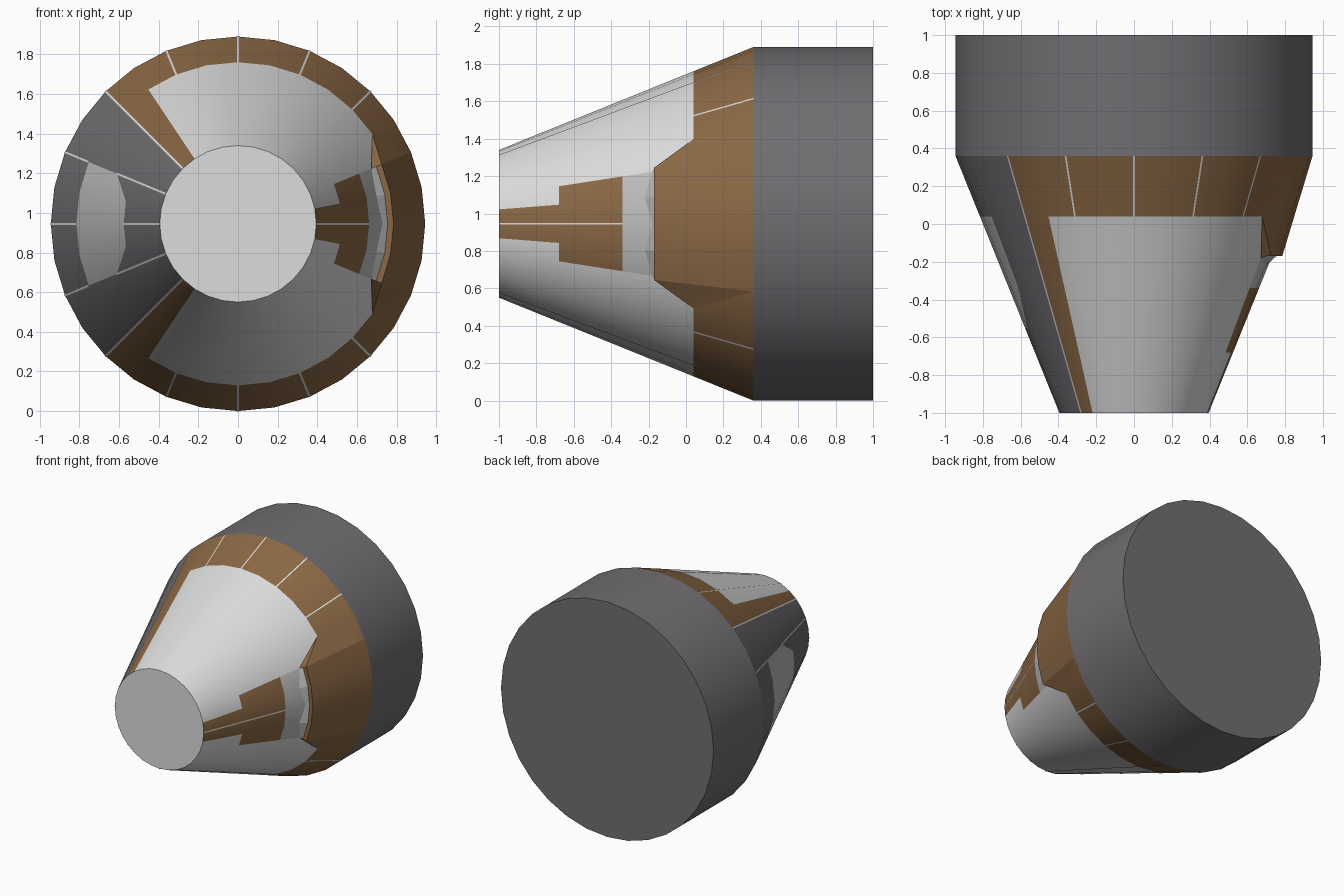
import bpy, bmesh, math

if "Cube" in bpy.data.objects:
    bpy.data.objects.remove(bpy.data.objects["Cube"])

ZC, N = 0.945, 32
STEP = 2 * math.pi / N


def material(name, rgb):
    m = bpy.data.materials.new(name)
    m.diffuse_color = (*rgb, 1)
    m.use_nodes = True
    m.node_tree.nodes["Principled BSDF"].inputs["Base Color"].default_value = m.diffuse_color
    return m


MATS = [material("dark_grey", (0.165, 0.155, 0.165)),
        material("bare_brown", (0.26, 0.14, 0.06)),
        material("light_grey", (0.72, 0.72, 0.72)),
        material("panel_grey", (0.52, 0.52, 0.52))]
DARK, BROWN, LIGHT, PANEL = range(4)


def cone_r(y):
    return min(0.945, 0.395 + 0.55 * (y + 1) / 1.36)


def point(r, a, y):
    return (r * math.cos(a), y, ZC + r * math.sin(a))


def finish(bm, name):
    bmesh.ops.recalc_face_normals(bm, faces=bm.faces[:])
    me = bpy.data.meshes.new(name)
    bm.to_mesh(me)
    bm.free()
    for m in MATS:
        me.materials.append(m)
    ob = bpy.data.objects.new(name, me)
    bpy.context.collection.objects.link(ob)
    bpy.context.view_layer.objects.active = ob
    ob.select_set(True)
    bpy.ops.object.shade_smooth_by_angle(angle=math.radians(15))
    ob.select_set(False)
    return ob


def colour(m, y):
    """Paint scheme: m = sector counted from +x, y = front edge of the face."""
    if y >= 0.36:
        return DARK
    if m >= 12:
        hatch = m >= 14 and -0.34 <= y < 0.04 or m == 15 and y == -0.55
        return PANEL if hatch else DARK
    if y >= 0.04 or m == 11:
        return BROWN
    if m >= 2:
        return LIGHT
    if y == -0.34:
        return PANEL
    return LIGHT if m == 1 and y < -0.68 else BROWN


# Capsule body: cone and rear drum with painted sectors
bm = bmesh.new()
ys = [-1, -0.68, -0.55, -0.34, -0.18, 0.04, 0.36, 1]
rings = [[bm.verts.new(point(cone_r(y), k * STEP, y)) for k in range(N)] for y in ys]
for j, y in enumerate(ys[:-1]):
    for k in range(N):
        m = min(k, N - 1 - k)
        lo, hi = (k, (k + 1) % N) if k < N // 2 else ((k + 1) % N, k)
        a, b, c, d = rings[j][lo], rings[j][hi], rings[j + 1][hi], rings[j + 1][lo]
        if m == 2 and y == -0.18:        # slanted edge beside the hood
            parts = [((a, b, c), LIGHT), ((a, c, d), BROWN)]
        elif m == 14 and y == -0.55:     # tapered end of the left hatch
            parts = [((a, b, d), DARK), ((b, c, d), PANEL)]
        else:
            parts = [((a, b, c, d), colour(m, y))]
        for vs, col in parts:
            bm.faces.new(vs).material_index = col
bm.faces.new(rings[0]).material_index = LIGHT
bm.faces.new(rings[-1]).material_index = DARK
finish(bm, "capsule_body")

# Raised hood over the right-hand window
bm = bmesh.new()


def hood_r(y):
    return 0.785 + 0.16 * (y + 0.17) / 0.53


def row(rad, y_of):
    return [bm.verts.new(point(rad(y_of(i)), i * STEP, y_of(i))) for i in range(-2, 3)]


back = row(hood_r, lambda i: 0.36)
mid = row(hood_r, lambda i: 0.04)
lip = row(hood_r, lambda i: -0.17)
inner = row(lambda y: 0.755, lambda i: -0.17)
foot = row(lambda y: cone_r(y) + 0.002, lambda i: -0.22 if abs(i) == 1 else -0.18)
for r0, r1, col in ((back, mid, BROWN), (mid, lip, BROWN), (lip, inner, BROWN), (inner, foot, PANEL)):
    for i in range(4):
        bm.faces.new((r0[i], r0[i + 1], r1[i + 1], r1[i])).material_index = col
for e, s in ((0, -3), (4, 3)):           # hood flanks running into the cone
    p = bm.verts.new(point(0.945, s * STEP, 0.36))
    q = bm.verts.new(point(cone_r(0.04), s * STEP, 0.04))
    for vs in ((back[e], mid[e], q, p), (mid[e], lip[e], q), (lip[e], inner[e], q), (inner[e], foot[e], q)):
        bm.faces.new(vs).material_index = BROWN
finish(bm, "window_hood")

# Thin pale seams along the cone: sector edge -> y ranges
FULL = [(-1, 0.36)]
spans = {0: [(-1, -0.34)], 4: FULL, 6: FULL, 8: FULL, 10: FULL, 12: FULL,
         14: [(-1, -0.34), (0.04, 0.36)], 16: [(-1, -0.55), (0.04, 0.36)]}
bm = bmesh.new()
for k, ranges in spans.items():
    for a in {k * STEP, -k * STEP} if k % 16 else {k * STEP}:
        for y0, y1 in ranges:
            vs = []
            for y, s in ((y0, -1), (y0, 1), (y1, 1), (y1, -1)):
                r = cone_r(y) + 0.002
                vs.append(bm.verts.new(point(r, a + s * 0.005 / r, y)))
            f = bm.faces.new(vs)
            f.material_index = LIGHT
finish(bm, "panel_seams")
